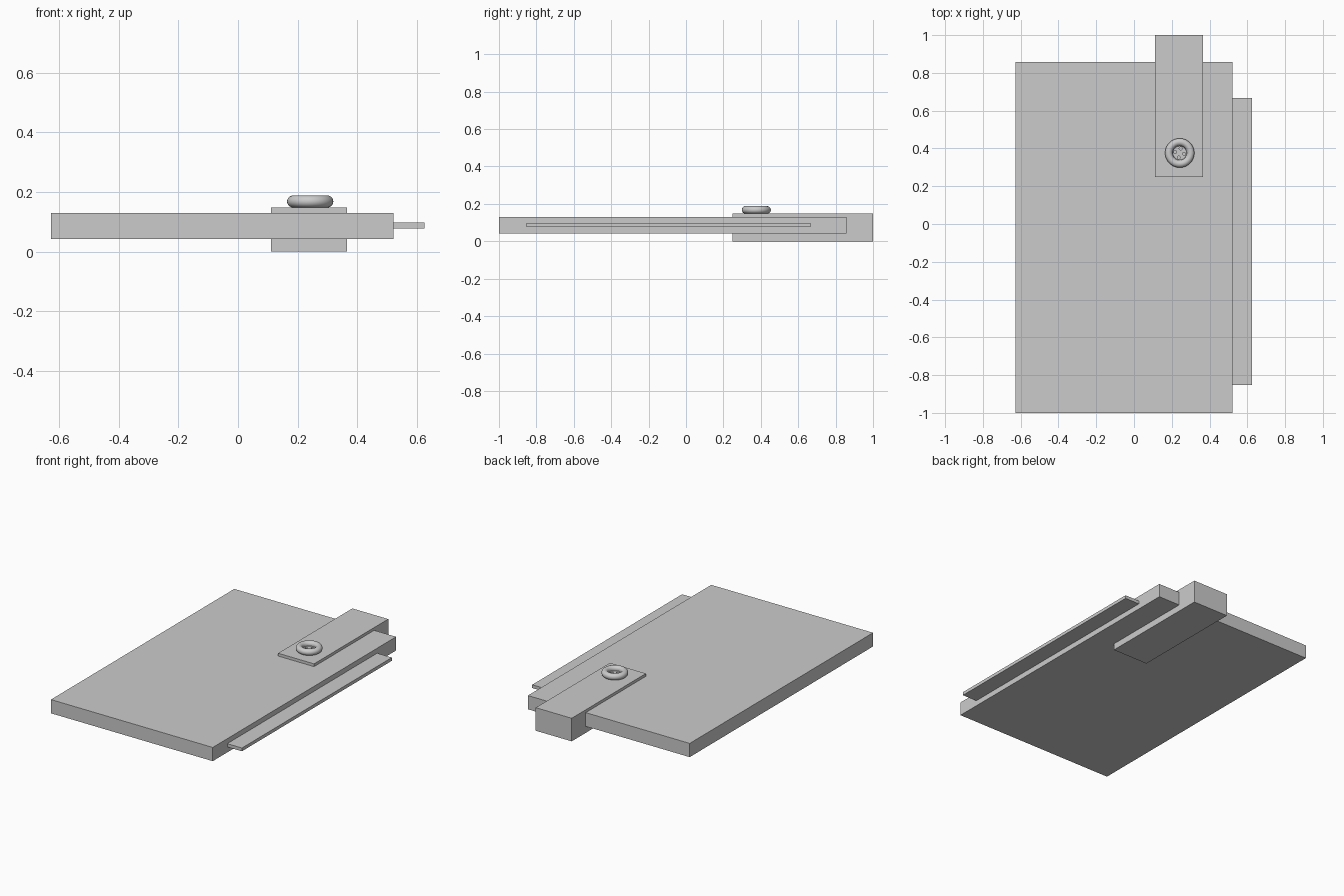
import bpy, bmesh
from math import cos, sin, pi, radians

if "Cube" in bpy.data.objects:
    bpy.data.objects.remove(bpy.data.objects["Cube"])


def box(name, x, y, z):
    bpy.ops.mesh.primitive_cube_add(
        size=1, location=[(a + b) / 2 for a, b in (x, y, z)])
    ob = bpy.context.object
    ob.name = name
    ob.scale = [b - a for a, b in (x, y, z)]
    bpy.ops.object.transform_apply(location=False, rotation=False, scale=True)
    return ob


def lathe(name, profile, location, steps=48):
    bm = bmesh.new()
    rings = []
    for r, z in profile:
        if r == 0:
            rings.append([bm.verts.new((0, 0, z))] * steps)
        else:
            rings.append([bm.verts.new((r * cos(2 * pi * i / steps),
                                        r * sin(2 * pi * i / steps), z))
                          for i in range(steps)])
    for lo, hi in zip(rings, rings[1:]):
        for i in range(steps):
            j = (i + 1) % steps
            bm.faces.new(dict.fromkeys((lo[i], lo[j], hi[j], hi[i])))
    bmesh.ops.recalc_face_normals(bm, faces=bm.faces)
    mesh = bpy.data.meshes.new(name)
    bm.to_mesh(mesh)
    bm.free()
    ob = bpy.data.objects.new(name, mesh)
    ob.location = location
    bpy.context.collection.objects.link(ob)
    return ob


# Wallet body, side tab and closing strap
box("body", (-0.627, 0.521), (-1.0, 0.858), (0.042, 0.13))
box("side_tab", (0.521, 0.625), (-0.853, 0.666), (0.077, 0.098))
box("strap", (0.111, 0.366), (0.248, 1.0), (0.0, 0.148))

# Button: rounded rim around a recessed disc
bx, by, bz = 0.242, 0.376, 0.147
rim = [(0.0575 + 0.02 * cos(radians(a)), 0.021 + 0.02 * sin(radians(a)))
       for a in range(-90, 196, 15)]
button = lathe("button", [(0, 0.001)] + rim + [(0.036, 0.014), (0, 0.014)],
               (bx, by, bz))

# Four thread holes
bm = bmesh.new()
for k in range(4):
    a = radians(78 + 90 * k)
    geo = bmesh.ops.create_cone(bm, cap_ends=True, segments=16,
                                radius1=0.008, radius2=0.008, depth=0.06)
    bmesh.ops.translate(bm, verts=geo["verts"],
                        vec=(0.024 * cos(a), 0.024 * sin(a), 0.01))
mesh = bpy.data.meshes.new("hole_cutter")
bm.to_mesh(mesh)
bm.free()
cutter = bpy.data.objects.new("hole_cutter", mesh)
cutter.location = (bx, by, bz)
cutter.hide_render = True
cutter.display_type = 'WIRE'
bpy.context.collection.objects.link(cutter)

mod = button.modifiers.new("holes", 'BOOLEAN')
mod.operation = 'DIFFERENCE'
mod.solver = 'EXACT'
mod.object = cutter

bpy.ops.object.select_all(action='DESELECT')
bpy.context.view_layer.objects.active = button
button.select_set(True)
bpy.ops.object.modifier_apply(modifier=mod.name)
bpy.data.objects.remove(cutter)
bpy.ops.object.shade_smooth_by_angle(angle=radians(35))
